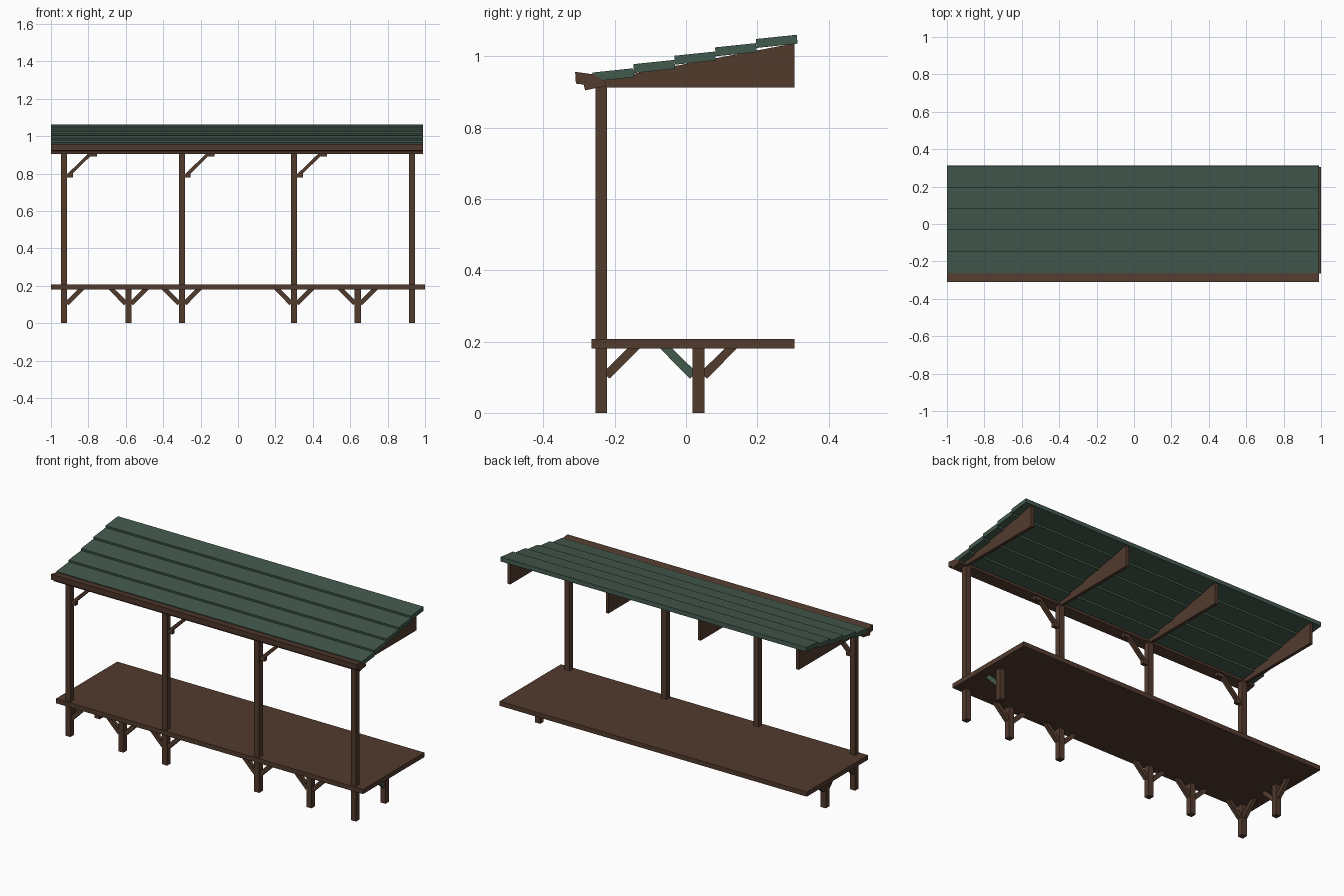
import bpy
import bmesh
from mathutils import Vector

cube = bpy.data.objects.get("Cube")
if cube:
    bpy.data.objects.remove(cube)


def make_material(name, colour):
    mat = bpy.data.materials.new(name)
    mat.use_nodes = True
    mat.diffuse_color = colour
    mat.node_tree.nodes["Principled BSDF"].inputs["Base Color"].default_value = colour
    return mat


brown = make_material("brown timber", (0.085, 0.043, 0.027, 1))
green = make_material("green boards", (0.055, 0.100, 0.074, 1))


def prism(name, profile, to_point, depth, mat):
    """Extrude a flat (u, z) profile along the vector depth."""
    bm = bmesh.new()
    face = bm.faces.new([bm.verts.new(to_point(u, z)) for u, z in profile])
    new = bmesh.ops.extrude_face_region(bm, geom=[face])["geom"]
    verts = [v for v in new if isinstance(v, bmesh.types.BMVert)]
    bmesh.ops.translate(bm, verts=verts, vec=Vector(depth))
    bmesh.ops.recalc_face_normals(bm, faces=bm.faces)
    mesh = bpy.data.meshes.new(name)
    bm.to_mesh(mesh)
    bm.free()
    mesh.materials.append(mat)
    obj = bpy.data.objects.new(name, mesh)
    bpy.context.collection.objects.link(obj)
    return obj


def along_x(name, profile, x0, x1, mat):
    """Profile in (y, z), running from x0 to x1."""
    return prism(name, profile, lambda y, z: (x0, y, z), (x1 - x0, 0, 0), mat)


def along_y(name, profile, y0, y1, mat):
    """Profile in (x, z), running from y0 to y1."""
    return prism(name, profile, lambda x, z: (x, y0, z), (0, y1 - y0, 0), mat)


def box(name, x0, x1, y0, y1, z0, z1, mat):
    return along_x(name, [(y0, z0), (y1, z0), (y1, z1), (y0, z1)], x0, x1, mat)


FRONT, BACK = -0.238, 0.035
HALF = 0.0165
BRACE_HALF = 0.011
TALL_X = (-0.93, -0.30, 0.30, 0.93)
SHORT_X = (-0.585, 0.64)


def post(name, x, y, top):
    box(name, x - HALF, x + HALF, y - HALF, y + HALF, 0, top, brown)


# Deck
box("deck", -1, 1, -0.265, 0.305, 0.18, 0.207, brown)

# Posts
for x in TALL_X:
    post("tall_post", x, FRONT, 0.925)
for x in SHORT_X:
    post("short_front_post", x, FRONT, 0.19)
for x in (TALL_X[0], TALL_X[-1]):
    post("short_back_post", x, BACK, 0.19)

# Diagonal braces under the deck
BRACE = [(0.014, 0.105), (0.024, 0.096), (0.108, 0.181), (0.074, 0.181), (0.014, 0.122)]


def brace_x(x, side):
    shape = [(x + side * u, z) for u, z in BRACE]
    along_y("deck_brace", shape, FRONT - BRACE_HALF, FRONT + BRACE_HALF, brown)


def brace_y(x, y, side, mat):
    shape = [(y + side * u, z) for u, z in BRACE]
    along_x("deck_cross_brace", shape, x - BRACE_HALF, x + BRACE_HALF, mat)


brace_x(TALL_X[0], 1)
for x in (*SHORT_X, *TALL_X[1:3]):
    for side in (-1, 1):
        brace_x(x, side)
brace_y(TALL_X[0], FRONT, 1, brown)
brace_y(TALL_X[0], BACK, 1, brown)
brace_y(TALL_X[0], BACK, -1, brown)
brace_y(TALL_X[-1], BACK, -1, green)

# Stepped brackets between the tall posts and the eave
BRACKET = [(0.015, 0.778), (0.047, 0.778), (0.047, 0.8), (0.14, 0.892), (0.175, 0.892),
           (0.175, 0.912), (0.136, 0.912), (0.015, 0.795)]
for x in TALL_X[:3]:
    along_y("eave_bracket", [(x + u, z) for u, z in BRACKET],
            FRONT - BRACE_HALF, FRONT + BRACE_HALF, brown)

# Tapered rafters
RAFTER = [(-0.26, 0.913), (0.305, 0.913), (0.305, 1.037), (-0.26, 0.93)]
for x in (-0.94, -0.30, 0.30, 0.94):
    along_x("rafter", RAFTER, x - 0.009, x + 0.009, brown)

# Eave boards along the front edge
EAVE = [(-0.311, 0.957), (-0.309, 0.924), (-0.287, 0.921), (-0.283, 0.905),
        (-0.255, 0.911), (-0.225, 0.916), (-0.225, 0.93), (-0.26, 0.95)]
along_x("eave_board", EAVE, -1, 0.99, brown)

# Overlapping roof boards
for i in range(5):
    y = -0.262 + i * 0.1145
    z = 0.955 + i * 0.0235
    end = y + 0.115
    board = [(y, z), (end, z + 0.012), (end + 0.002, z - 0.013), (y + 0.002, z - 0.025)]
    along_x("roof_board", board, -1, 0.99, green)
